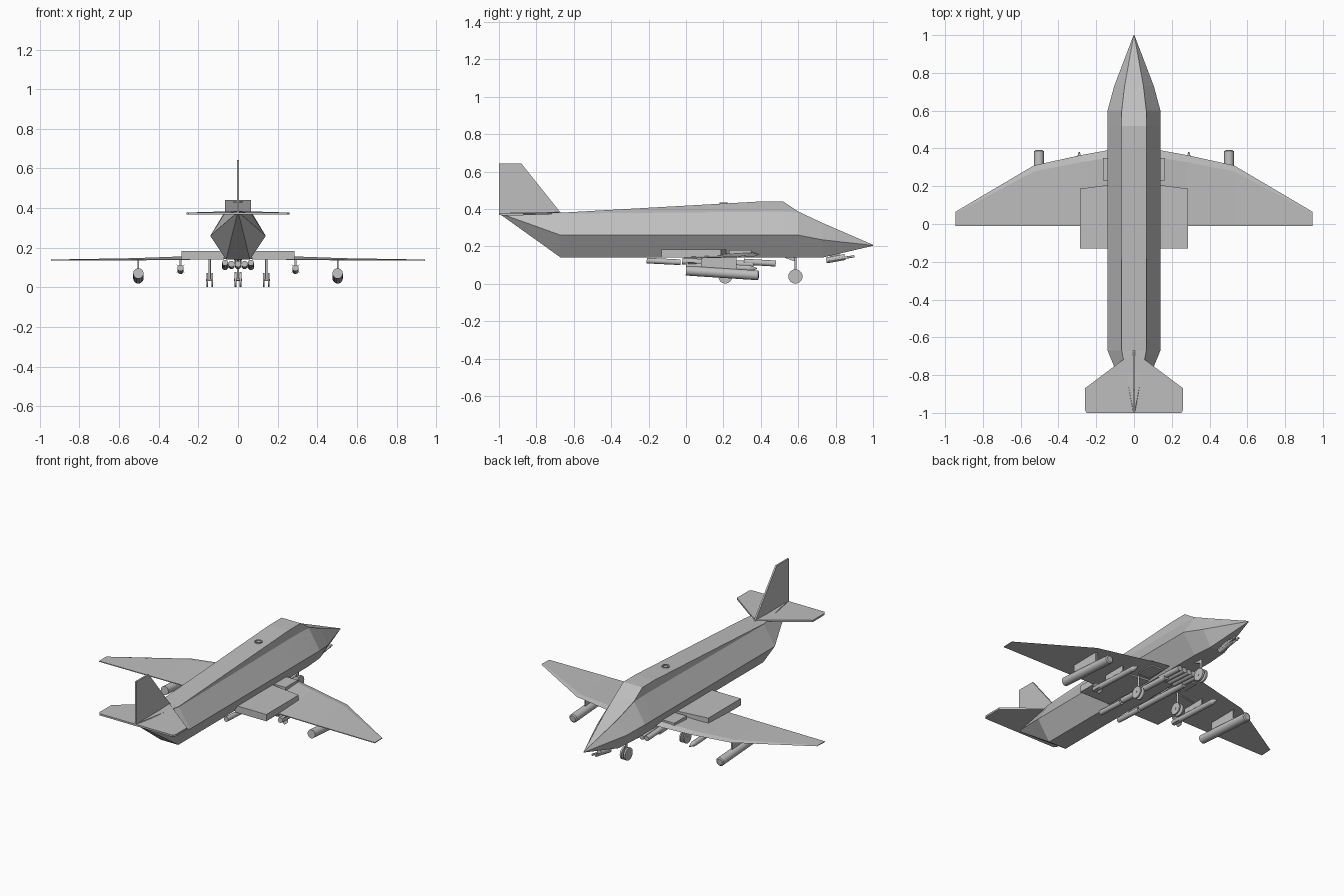
import bpy, bmesh, math
from mathutils import Vector

cube = bpy.data.objects.get("Cube")
if cube:
    bpy.data.objects.remove(cube)

grey = bpy.data.materials.new("plain grey")
grey.use_nodes = True
colour = (0.52, 0.52, 0.52, 1)
grey.diffuse_color = colour
grey.node_tree.nodes["Principled BSDF"].inputs["Base Color"].default_value = colour


def finish(name, bm, smooth=False):
    bmesh.ops.recalc_face_normals(bm, faces=bm.faces[:])
    mesh = bpy.data.meshes.new(name)
    bm.to_mesh(mesh)
    bm.free()
    mesh.materials.append(grey)
    ob = bpy.data.objects.new(name, mesh)
    bpy.context.collection.objects.link(ob)
    if smooth:
        bpy.ops.object.select_all(action='DESELECT')
        ob.select_set(True)
        bpy.context.view_layer.objects.active = ob
        bpy.ops.object.shade_smooth_by_angle(angle=math.radians(35))
    return ob


def loft(name, rings):
    """Skin a list of equal-length point rings and cap both ends."""
    bm = bmesh.new()
    loops = [[bm.verts.new(p) for p in ring] for ring in rings]
    n = len(loops[0])
    for a, b in zip(loops, loops[1:]):
        for i in range(n):
            j = (i + 1) % n
            bm.faces.new((a[i], a[j], b[j], b[i]))
    bm.faces.new(loops[0])
    bm.faces.new(loops[-1])
    return finish(name, bm)


def tube(name, a, b, r, r2=None, sides=16):
    a, b = Vector(a), Vector(b)
    bm = bmesh.new()
    bmesh.ops.create_cone(bm, cap_ends=True, segments=sides, radius1=r,
                          radius2=r if r2 is None else r2, depth=(b - a).length)
    bm.transform((b - a).to_track_quat('Z', 'Y').to_matrix().to_4x4())
    bmesh.ops.translate(bm, verts=bm.verts, vec=(a + b) / 2)
    return finish(name, bm, True)


def box(name, x, y, z):
    return loft(name, [[(x[0], q, k), (x[1], q, k), (x[1], q, m), (x[0], q, m)]
                       for q in y for k, m in [z]])


# Fuselage: y, half-widths of middle, shoulder, belly, then heights
def section(y, w, s, b, low, mid, high, top):
    return [(-b, y, low), (b, y, low), (w, y, mid), (s, y, high),
            (s, y, top), (-s, y, top), (-s, y, high), (-w, y, mid)]


loft("fuselage", [section(*s) for s in [
    (-1.0, .004, .002, .002, .376, .378, .38, .382),
    (-.67, .14, .065, .06, .14, .26, .375, .38),
    (.4, .14, .065, .06, .14, .26, .385, .44),
    (.52, .14, .065, .06, .14, .26, .385, .44),
    (.6, .14, .065, .06, .14, .26, .38, .386),
    (.73, .105, .05, .05, .14, .235, .32, .325),
    (1.0, .002, .001, .001, .203, .205, .207, .208)]])

# Tail fin and tailplane
fin = [(-.67, .38), (-.88, .642), (-1, .642), (-1, .375)]
loft("tail_fin", [[(x, y, z) for y, z in fin] for x in (-.005, .005)])
half = [(0, -.675), (.26, -.87), (.26, -.985), (.25, -1)]
plan = half + [(-x, y) for x, y in reversed(half[1:])]
loft("tailplane", [[(x, y, z - abs(x) * .03) for x, y in plan] for z in (.374, .385)])

# Dorsal hatch ring
bm = bmesh.new()
for i in range(24):
    a = math.tau * i / 24
    for r, h in ((.016, .008), (.022, .008), (.022, 0), (.016, 0)):
        bm.verts.new((r * math.cos(a), .2 + r * math.sin(a), .427 + h))
bm.verts.ensure_lookup_table()
for i in range(24):
    for k in range(4):
        j, m = (i + 1) % 24, (k + 1) % 4
        bm.faces.new([bm.verts[t] for t in (4 * i + k, 4 * j + k, 4 * j + m, 4 * i + m)])
finish("hatch_ring", bm)

for side, s in (("left", 1), ("right", -1)):
    # Wing: x, leading edge y, bottom z, top z
    loft(side + "_wing", [
        [(s * x, -.01, lo), (s * x, -.01, lo + .005), (s * x, lead - .1 * (lead + .01), hi),
         (s * x, lead, (lo + hi) / 2)]
        for x, lead, lo, hi in [(.04, .4, .142, .17), (.14, .39, .142, .168),
                                (.28, .365, .138, .156), (.53, .31, .136, .147),
                                (.945, .065, .134, .14)]])
    # Wing root box beside the body
    root = [(.07, .215), (.285, .187), (.285, -.13), (.07, -.13)]
    loft(side + "_root_box", [[(s * x, y, z) for x, y in root] for z in (.14, .182)])
    box(side + "_root_inlet", (s * .08, s * .165), (.23, .35), (.145, .18))

    # Large wing store: open-fronted tube on a pylon
    x = s * .503
    tube(side + "_tank", (x, 0, .07), (x, .385, .045), .026, sides=20)
    tube(side + "_tank_rim", (x, .385, .045), (x, .39, .0446), .026, .019, 20)
    box(side + "_tank_pylon", (x - .004, x + .004), (.08, .27), (.06, .14))

    # Finned missile
    x = s * .29
    tube(side + "_missile", (x, .0, .098), (x, .34, .083), .016)
    tube(side + "_missile_nose", (x, .34, .083), (x, .38, .081), .016, .003)
    box(side + "_missile_pylon", (x - .004, x + .004), (.1, .25), (.09, .142))
    for i in range(4):
        a = math.pi / 4 + i * math.pi / 2
        tip = Vector((math.cos(a), 0, math.sin(a))) * .03
        hub = Vector((x, 0, .095))
        loft(f"{side}_missile_fin_{i}", [
            [hub + Vector((d, .01, 0)), hub + Vector((d, .08, 0)),
             hub + tip + Vector((d, .04, 0)), hub + tip + Vector((d, .01, 0))]
            for d in (-.0015, .0015)])

    # Slim belly tubes in tandem
    x = s * .065
    tube(side + "_rear_belly_tube", (x, -.21, .124), (x, -.03, .115), .015)
    tube(side + "_front_belly_tube", (x, -.02, .12), (x, .36, .104), .017)

    # Main gear: twin wheels on a strut
    x = s * .143
    for i, d in enumerate((-.013, .013)):
        tube(f"{side}_main_wheel_{i}", (x + d - .004, .21, .037), (x + d + .004, .21, .037), .036, sides=24)
    tube(side + "_main_axle", (x - .018, .21, .037), (x + .018, .21, .037), .006)
    tube(side + "_main_strut", (x, .21, .037), (x, .21, .145), .006)

    # Nose wheel of this side
    tube(side + "_nose_wheel", (s * .007, .585, .039), (s * .018, .585, .039), .038, sides=24)
    # Chin gun barrels
    tube(side + "_gun_barrel", (s * .012, .76, .125), (s * .012, .9, .147), .006)

# Forward belly row of short tubes
for i in range(5):
    x = (i - 2) * .033
    tube(f"belly_row_tube_{i}", (x, .31, .118), (x, .48, .108), .016)

# Nose gear strut and door, and gun mount
tube("nose_strut", (0, .585, .039), (0, .585, .145), .006)
tube("nose_axle", (-.02, .585, .039), (.02, .585, .039), .006)
loft("nose_gear_door", [[(x, .52, .142), (x, .58, .142), (x, .58, .12)] for x in (-.004, .004)])
tube("gun_mount", (0, .75, .125), (0, .85, .143), .016)
box("gun_bracket", (-.006, .006), (.77, .82), (.13, .175))
tube("gun_crossbar", (-.02, .88, .144), (.02, .88, .144), .005)
